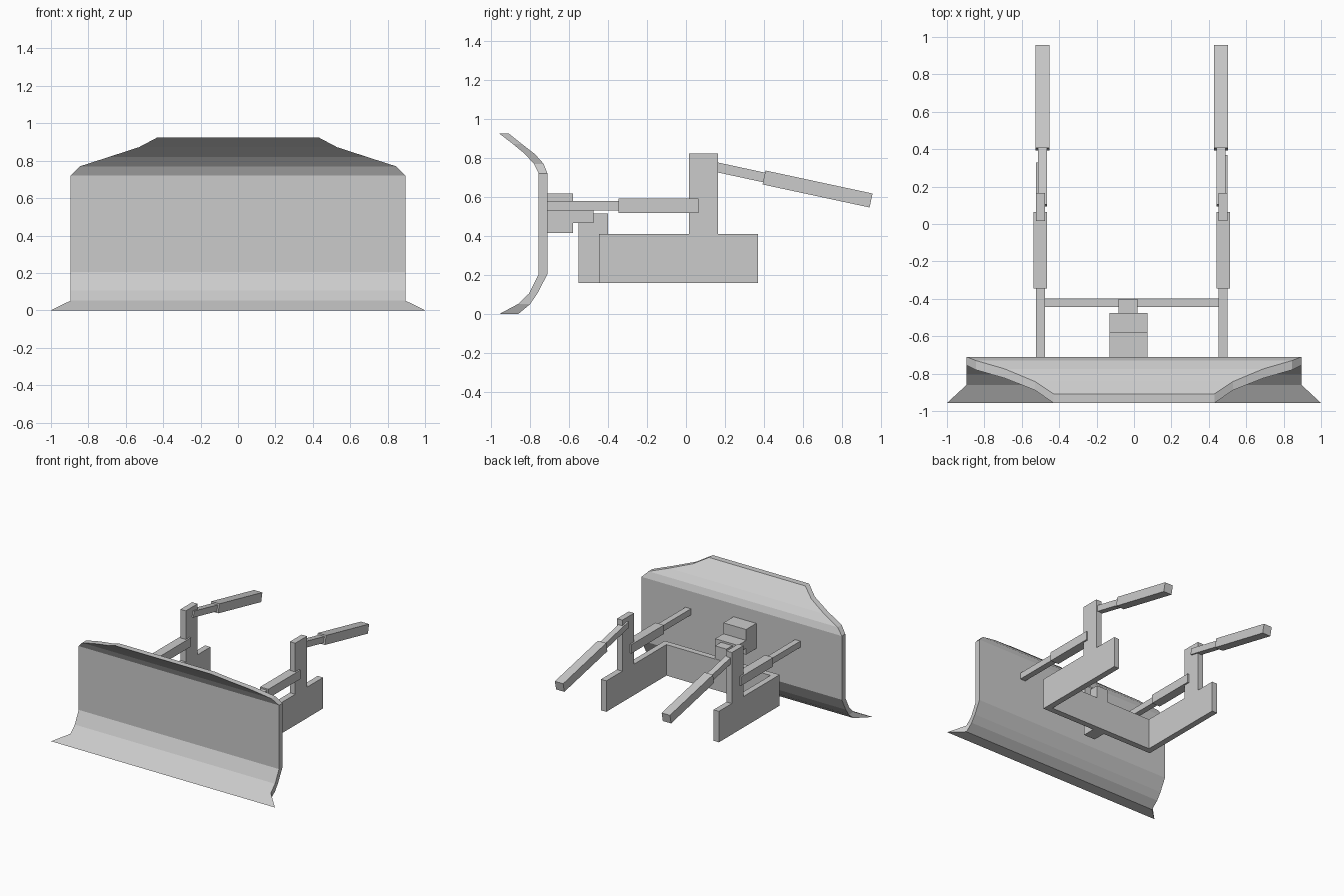
import bpy, bmesh, math
from mathutils import Matrix

if "Cube" in bpy.data.objects:
    bpy.data.objects.remove(bpy.data.objects["Cube"])

CX = -0.012  # centre line of the mounting frame


def new_object(name, bm):
    bmesh.ops.recalc_face_normals(bm, faces=bm.faces)
    me = bpy.data.meshes.new(name)
    bm.to_mesh(me)
    bm.free()
    ob = bpy.data.objects.new(name, me)
    bpy.context.collection.objects.link(ob)
    return ob


def prism(name, x0, x1, profile):
    """Side profile of (y, z) points extruded from x0 to x1."""
    bm = bmesh.new()
    a = [bm.verts.new((x0, y, z)) for y, z in profile]
    b = [bm.verts.new((x1, y, z)) for y, z in profile]
    bm.faces.new(a)
    bm.faces.new(b[::-1])
    n = len(a)
    for i in range(n):
        j = (i + 1) % n
        bm.faces.new((a[i], b[i], b[j], a[j]))
    return new_object(name, bm)


def box(name, x0, x1, y0, y1, z0, z1):
    return prism(name, x0, x1, [(y0, z0), (y1, z0), (y1, z1), (y0, z1)])


def bar(name, x, width, thick, p, q):
    """Square bar running between two (y, z) points."""
    dy, dz = q[0] - p[0], q[1] - p[1]
    length = math.hypot(dy, dz)
    ny, nz = -dz / length * thick / 2, dy / length * thick / 2
    return prism(name, x - width / 2, x + width / 2,
                 [(p[0] - ny, p[1] - nz), (q[0] - ny, q[1] - nz),
                  (q[0] + ny, q[1] + nz), (p[0] + ny, p[1] + nz)])


# Curved blade: rows of (front half width, front y, front z, back half width, back y, back z)
rows = [(1.0, -0.957, 0.0, 0.895, -0.86, 0.0),
        (0.895, -0.86, 0.052, 0.895, -0.80, 0.05),
        (0.895, -0.805, 0.105, 0.895, -0.762, 0.105),
        (0.895, -0.755, 0.205, 0.895, -0.71, 0.205),
        (0.895, -0.755, 0.72, 0.895, -0.71, 0.72),
        (0.845, -0.78, 0.77, 0.845, -0.73, 0.77),
        (0.69, -0.825, 0.82, 0.69, -0.775, 0.82),
        (0.53, -0.888, 0.872, 0.53, -0.842, 0.872),
        (0.43, -0.957, 0.925, 0.43, -0.908, 0.925)]
bm = bmesh.new()
rings = []
for fw, fy, fz, bw, by, bz in rows:
    rings.append([bm.verts.new(c) for c in
                  ((-fw, fy, fz), (fw, fy, fz), (bw, by, bz), (-bw, by, bz))])
for r, s in zip(rings, rings[1:]):
    for i in range(4):
        j = (i + 1) % 4
        bm.faces.new((r[i], r[j], s[j], s[i]))
bm.faces.new(rings[0])
bm.faces.new(rings[-1])
new_object("blade", bm)

# Central hitch: C bracket, tongue in its slot, and post down to the frame
prism("hitch_bracket", -0.131, 0.072,
      [(-0.71, 0.415), (-0.58, 0.415), (-0.58, 0.467), (-0.652, 0.467),
       (-0.652, 0.53), (-0.58, 0.53), (-0.58, 0.618), (-0.71, 0.618)])
box("hitch_tongue", -0.131, 0.072, -0.652, -0.475, 0.467, 0.53)
box("hitch_post", -0.082, 0.02, -0.55, -0.4, 0.16, 0.515)

# Cross beam joining the side plates
box("cross_beam", CX - 0.465, CX + 0.465, -0.445, -0.397, 0.16, 0.41)

# Left and right side plates with masts, lower rams and upper rams
for side, s, rear in (("left", -1, 0.33), ("right", 1, 0.37)):
    x = CX + s * 0.489
    prism(side + "_side_plate", x - 0.024, x + 0.024,
          [(-0.445, 0.16), (rear, 0.16), (rear, 0.41), (0.165, 0.41),
           (0.165, 0.822), (0.015, 0.822), (0.015, 0.41), (-0.445, 0.41)])
    bar(side + "_lower_rod", x, 0.048, 0.05, (-0.71, 0.555), (-0.34, 0.555))
    bar(side + "_lower_cylinder", x, 0.074, 0.072, (-0.345, 0.555), (0.065, 0.555))
    xu = CX + s * 0.477
    bar(side + "_upper_rod", xu, 0.048, 0.05, (0.10, 0.765), (0.41, 0.698))
    bar(side + "_upper_cylinder", xu, 0.074, 0.073, (0.40, 0.70), (0.949, 0.582))
